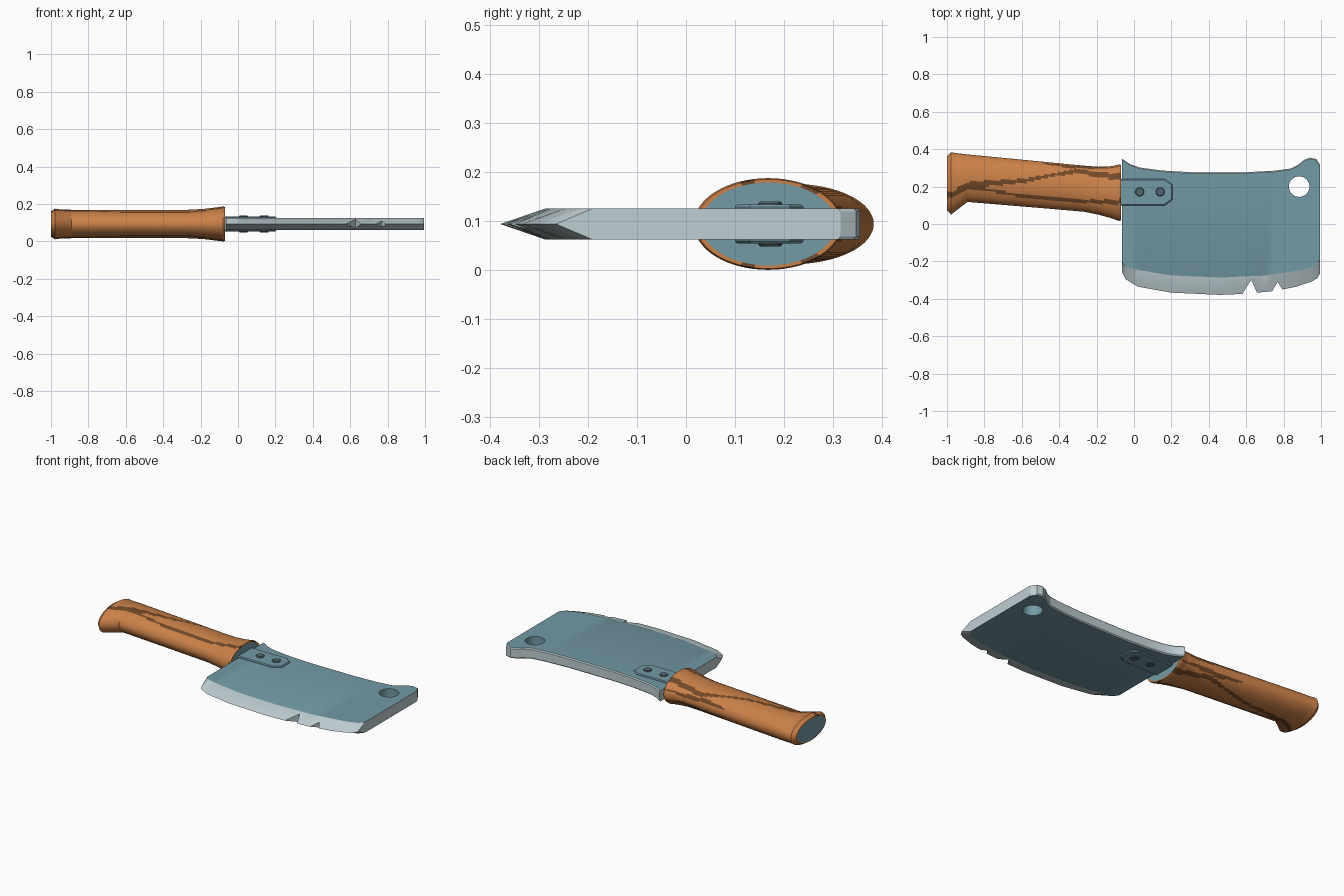
import bpy, bmesh, math
from mathutils import Vector

if "Cube" in bpy.data.objects:
    bpy.data.objects.remove(bpy.data.objects["Cube"])

ZC = 0.0935  # mid-plane height of the whole cleaver


def mat(name, rgb):
    m = bpy.data.materials.new(name)
    m.diffuse_color = (*rgb, 1)
    m.use_nodes = True
    m.node_tree.nodes["Principled BSDF"].inputs["Base Color"].default_value = m.diffuse_color
    return m


STEEL = mat("blue_steel", (0.17, 0.32, 0.38))
EDGE = mat("bright_edge", (0.52, 0.62, 0.65))
WOOD = mat("orange_wood", (0.60, 0.22, 0.065))
GRAIN = mat("dark_grain", (0.17, 0.065, 0.02))
RIVET = mat("dark_steel", (0.085, 0.14, 0.165))


def lerp(pts, x, col=1):
    """Piecewise linear lookup in a list of stations."""
    for a, b in zip(pts, pts[1:]):
        if x <= b[0]:
            t = max(0, (x - a[0]) / (b[0] - a[0]))
            return a[col] + (b[col] - a[col]) * t
    return pts[-1][col]


def finish(bm, name, mats, smooth=None):
    bmesh.ops.recalc_face_normals(bm, faces=bm.faces)
    me = bpy.data.meshes.new(name)
    bm.to_mesh(me)
    bm.free()
    for m in mats:
        me.materials.append(m)
    ob = bpy.data.objects.new(name, me)
    bpy.context.collection.objects.link(ob)
    bpy.context.view_layer.objects.active = ob
    bpy.ops.object.select_all(action='DESELECT')
    ob.select_set(True)
    if smooth:
        bpy.ops.object.shade_smooth_by_angle(angle=math.radians(smooth))
    return ob


def prism(name, outline, half, mats, index=0, bevel=0, smooth=None):
    """Extruded outline, symmetric about the mid-plane."""
    bm = bmesh.new()
    f = bm.faces.new([bm.verts.new((x, y, ZC - half)) for x, y in outline])
    r = bmesh.ops.extrude_face_region(bm, geom=[f])
    vs = [v for v in r["geom"] if isinstance(v, bmesh.types.BMVert)]
    bmesh.ops.translate(bm, verts=vs, vec=(0, 0, 2 * half))
    if bevel:
        rim = [e for e in bm.edges if abs(e.verts[0].co.z - e.verts[1].co.z) < 1e-6]
        bmesh.ops.bevel(bm, geom=rim, offset=bevel, segments=1, affect='EDGES')
    for f in bm.faces:
        f.material_index = index
    return finish(bm, name, mats, smooth)


def circle(cx, cy, r, n):
    return [(cx + r * math.cos(i * math.tau / n), cy + r * math.sin(i * math.tau / n)) for i in range(n)]


# Blade: columns along x between the spine, grind line and cutting edge
SPINE = [(-.065, .35), (-.02, .32), (.03, .302), (.15, .286), (.3, .277), (.6, .277), (.75, .285),
         (.84, .297), (.88, .318), (.91, .343), (.94, .355), (.975, .347), (.995, .315)]
GRIND = [(-.065, -.2), (-.05, -.225), (0, -.242), (.2, -.275), (.46, -.286), (.7, -.276),
         (.9, -.245), (.97, -.222), (.995, -.19)]
CUT = [(-.065, -.255), (-.045, -.295), (.02, -.335), (.2, -.367), (.46, -.379), (.6, -.373),
       (.75, -.358), (.87, -.335), (.95, -.307), (.98, -.29), (.995, -.265)]
H, C = 0.032, 0.006
bm = bmesh.new()
cols = []
for x in sorted({p[0] for p in SPINE + GRIND + CUT}):
    s, g, e = lerp(SPINE, x), lerp(GRIND, x), lerp(CUT, x)
    sec = [(e, 0), (g, H), (s - C, H), (s, H - C), (s, C - H), (s - C, -H), (g, -H)]
    cols.append([bm.verts.new((x, y, ZC + z)) for y, z in sec])
for a, b in zip(cols, cols[1:]):
    for i in range(7):
        j = (i + 1) % 7
        f = bm.faces.new((a[i], b[i], b[j], a[j]))
        f.material_index = 0 if i in (1, 5) else 1
for c in (cols[0], cols[-1]):
    bm.faces.new(c).material_index = 1
blade = finish(bm, "blade", [STEEL, EDGE])

# Hanging hole and two chips in the edge, cut out of the blade
cutters = [prism("hole_cutter", circle(.883, .2, .055, 32), .1, [STEEL, EDGE], 0),
           prism("chip_cutter_a", [(.562, -.40), (.627, -.298), (.672, -.40)], .1, [STEEL, EDGE], 1),
           prism("chip_cutter_b", [(.715, -.40), (.768, -.31), (.825, -.40)], .1, [STEEL, EDGE], 1)]
bpy.context.view_layer.objects.active = blade
for c in cutters:
    m = blade.modifiers.new("cut", 'BOOLEAN')
    m.operation, m.solver, m.object = 'DIFFERENCE', 'EXACT', c
    bpy.ops.object.modifier_apply(modifier=m.name)
    bpy.data.objects.remove(c)
bpy.ops.object.select_all(action='DESELECT')
blade.select_set(True)
bpy.ops.object.shade_smooth_by_angle(angle=math.radians(20))

# Tang plate gripping both sides of the blade, with rivets through it
prism("tang_plate", [(-.1, .1), (.165, .1), (.205, .13), (.205, .212), (.165, .24), (-.1, .24)],
      .040, [STEEL], bevel=.005)
for i, x in enumerate((.03, .14)):
    prism("rivet_%d" % (i + 1), circle(x, .172, .024, 20), .046, [RIVET], bevel=.004, smooth=35)

# Handle: stations of (x, upper y, lower y, half height)
HANDLE = [(-1, .362, .075, .068), (-.978, .383, .05, .082), (-.95, .379, .072, .078), (-.89, .372, .118, .076),
          (-.6, .344, .094, .076), (-.27, .312, .066, .076), (-.19, .306, .05, .08), (-.12, .309, .031, .088),
          (-.08, .319, .016, .0935), (-.07, .316, .02, .091)]
# Grain bands: (x, position across the handle, half width), same on both sides
GRAINS = [[(-1, -.42, .10), (-.85, -.22, .12), (-.6, .08, .09), (-.42, .5, .07), (-.3, .74, .10), (-.07, .58, .12)],
          [(-1, -.40, .09), (-.8, -.40, .07), (-.6, -.56, .06), (-.3, -.58, .07), (-.07, -.32, .09)],
          [(-.5, .93, .01), (-.35, .9, .06), (-.2, .95, .04), (-.07, .93, .01)]]
N = 64
bm = bmesh.new()
xs = sorted({p[0] for p in HANDLE} | {-1 + .0075 * i for i in range(1, 124)})


def ring(x, k=1):
    up, lo, h = (lerp(HANDLE, x, c) for c in (1, 2, 3))
    return [bm.verts.new((x, (up + lo) / 2 + k * (up - lo) / 2 * math.cos(a), ZC + k * h * math.sin(a)))
            for a in (math.tau * i / N for i in range(N))]


rings = [ring(-1, .93)] + [ring(x) for x in xs] + [ring(-.07, .93)]
for a, b in zip(rings, rings[1:]):
    for i in range(N):
        j = (i + 1) % N
        f = bm.faces.new((a[i], b[i], b[j], a[j]))
        x = f.calc_center_median().x
        v = math.cos(math.tau * (i + .5) / N)
        f.material_index = int(any(g[0][0] <= x and abs(v - lerp(g, x)) < lerp(g, x, 2) for g in GRAINS))
for r in (rings[0], rings[-1]):
    bm.faces.new(r).material_index = 2
finish(bm, "handle", [WOOD, GRAIN, STEEL], 35)
